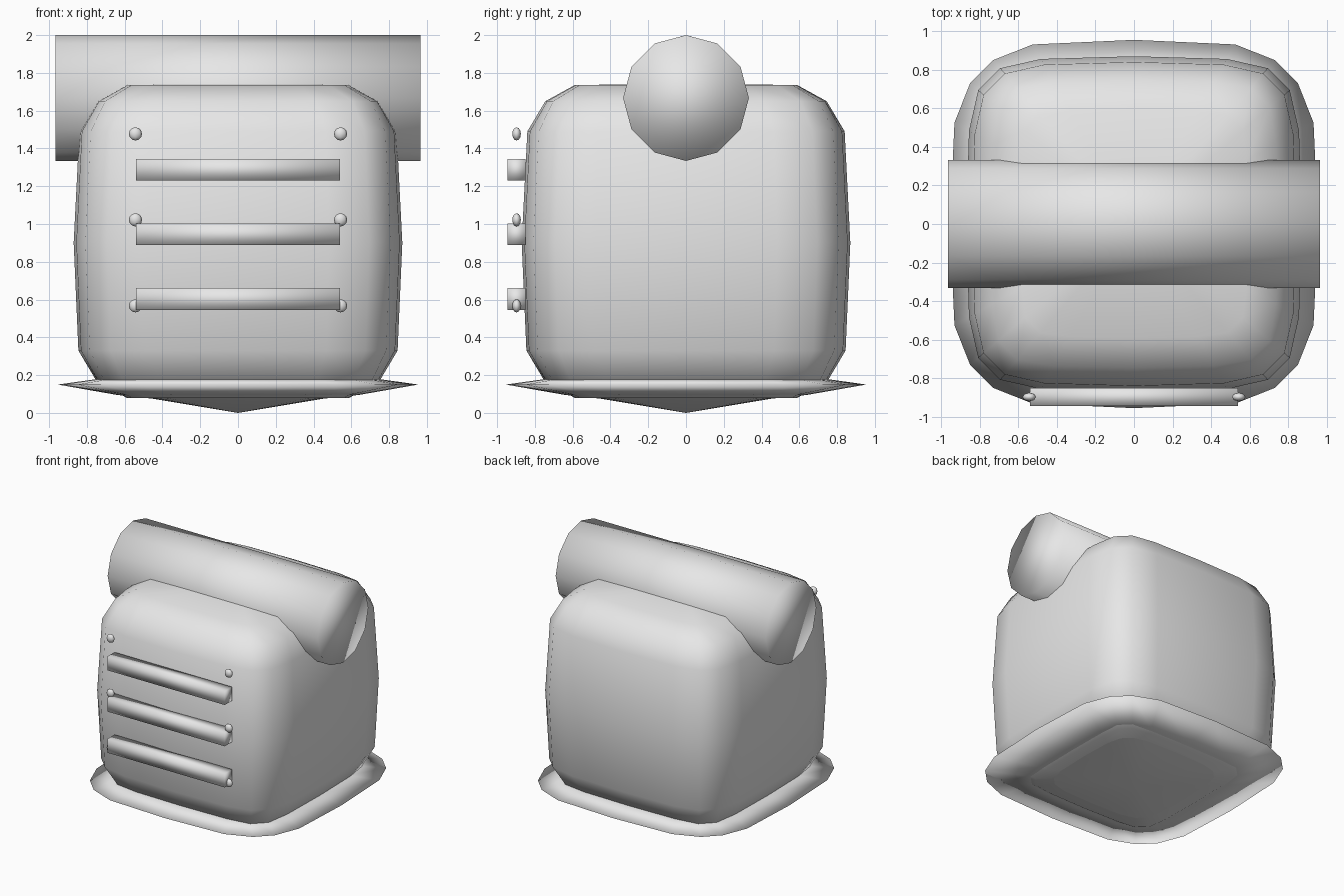
import bpy, bmesh

cube = bpy.data.objects.get("Cube")
if cube:
    bpy.data.objects.remove(cube, do_unlink=True)

grey = bpy.data.materials.new("plain_grey")
grey.use_nodes = True
grey.diffuse_color = (0.8, 0.8, 0.8, 1)
grey.node_tree.nodes["Principled BSDF"].inputs["Base Color"].default_value = (0.8, 0.8, 0.8, 1)


def finish(bm, name):
    """Turn a bmesh into a smooth grey object."""
    bmesh.ops.recalc_face_normals(bm, faces=bm.faces)
    for f in bm.faces:
        f.smooth = True
    mesh = bpy.data.meshes.new(name)
    bm.to_mesh(mesh)
    bm.free()
    mesh.materials.append(grey)
    ob = bpy.data.objects.new(name, mesh)
    bpy.context.collection.objects.link(ob)
    return ob


# One quarter of the rounded square outline, repeated by quarter turns
quarter = [(0, 1), (0.55, 0.975), (0.765, 0.89), (0.89, 0.765), (0.975, 0.55)]
outline = []
for turn in range(4):
    outline += quarter
    quarter = [(y, -x) for x, y in quarter]


def loft(name, profile, bottom, top):
    """Stack rounded squares: (half width, height, squareness)."""
    bm = bmesh.new()
    rings = []
    for size, z, square in profile:
        ring = []
        for x, y in outline:
            k = size * (1 - square + square / max(abs(x), abs(y)))
            ring.append(bm.verts.new((x * k, y * k, z)))
        rings.append(ring)
    n = len(outline)
    for a, b in zip(rings, rings[1:]):
        for i in range(n):
            bm.faces.new((a[i], a[(i + 1) % n], b[(i + 1) % n], b[i]))
    # Close both ends with a fan to a centre point
    for ring, z in ((rings[0], bottom), (rings[-1], top)):
        tip = bm.verts.new((0, 0, z))
        for i in range(n):
            bm.faces.new((ring[i], ring[(i + 1) % n], tip))
    return finish(bm, name)


# Rounded box body
loft("body", [(0.59, 0.08, 0.6), (0.75, 0.17, 0.5), (0.845, 0.33, 0.35),
              (0.87, 0.9, 0.35), (0.84, 1.49, 0.35), (0.745, 1.65, 0.5),
              (0.59, 1.735, 0.6)], 0.08, 1.745)

# Thin flared skirt with a shallow point underneath
loft("base_skirt", [(0.45, 0.075, 0.3), (0.64, 0.095, 0.2),
                    (0.955, 0.15, 0), (0.74, 0.18, 0.2)], 0.0, 0.18)

# Twelve-sided roller lying across the top
bpy.ops.mesh.primitive_cylinder_add(vertices=12, radius=0.333, depth=1.93,
                                    location=(0, 0, 1.667), rotation=(0, 1.5708, 0))
roller = bpy.context.object
roller.name = "top_roller"
roller.data.materials.append(grey)
bpy.ops.object.shade_smooth()

# Three front bars, each with a small rivet at both ends
for i, z in enumerate((0.603, 0.945, 1.288)):
    bm = bmesh.new()
    bmesh.ops.create_cube(bm, size=1)
    bmesh.ops.scale(bm, vec=(1.08, 0.095, 0.114), verts=bm.verts)
    bmesh.ops.translate(bm, vec=(0, -0.897, z), verts=bm.verts)
    finish(bm, f"front_bar_{i + 1}")
    for side, x in (("left", 0.543), ("right", -0.543)):
        bm = bmesh.new()
        bmesh.ops.create_uvsphere(bm, u_segments=8, v_segments=6, radius=0.035)
        bmesh.ops.scale(bm, vec=(1, 0.65, 1), verts=bm.verts)
        bmesh.ops.translate(bm, vec=(x, -0.897, 0.567 + 0.455 * i), verts=bm.verts)
        finish(bm, f"{side}_rivet_{i + 1}")
